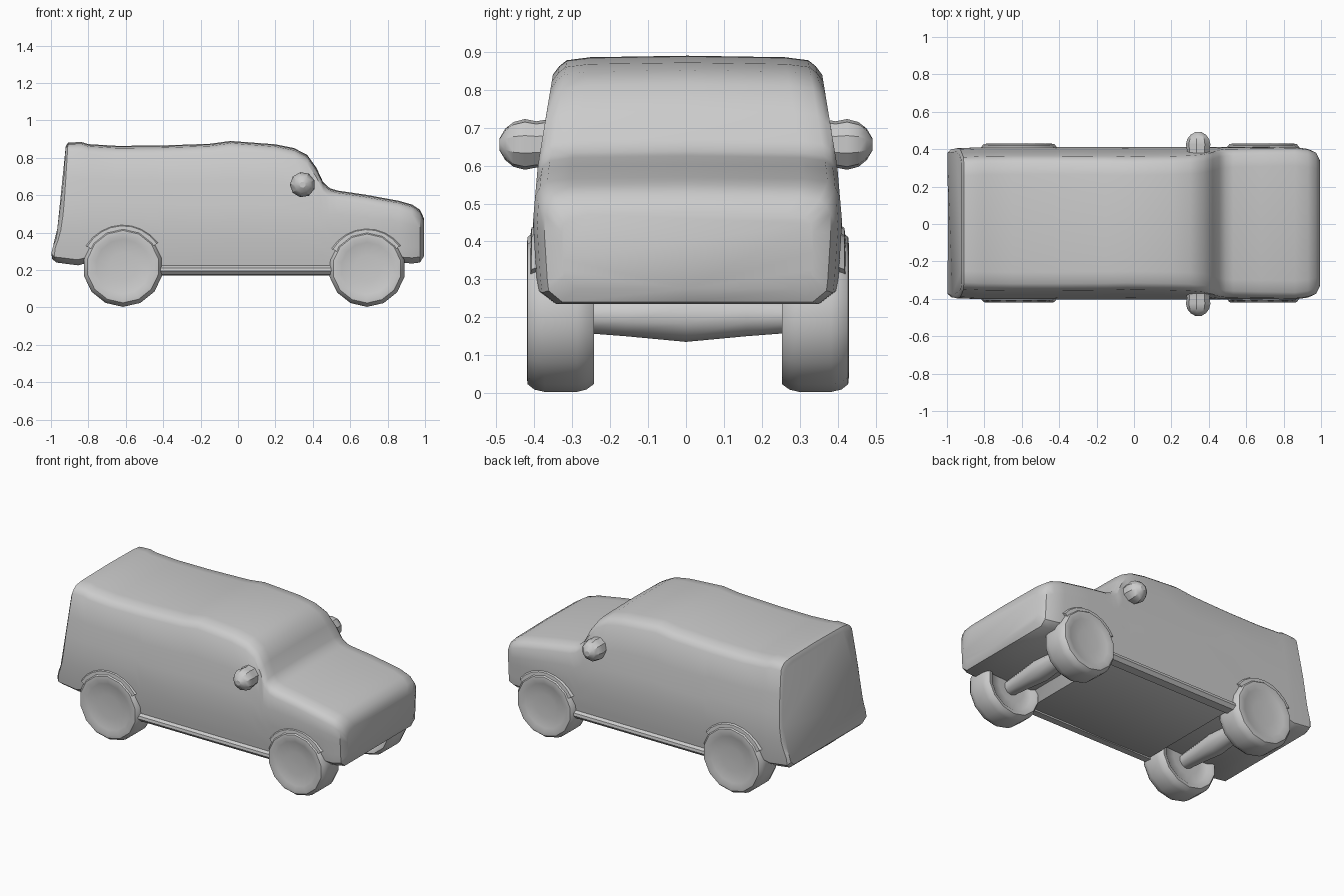
import bpy, bmesh, math

if "Cube" in bpy.data.objects:
    bpy.data.objects.remove(bpy.data.objects["Cube"])


def interp(table, v):
    if v <= table[0][0]:
        return table[0][1]
    for (a, p), (b, q) in zip(table, table[1:]):
        if v <= b:
            return p + (q - p) * (v - a) / (b - a)
    return table[-1][1]


def finish(name, bm, angle=40):
    bmesh.ops.recalc_face_normals(bm, faces=bm.faces)
    me = bpy.data.meshes.new(name)
    bm.to_mesh(me)
    bm.free()
    ob = bpy.data.objects.new(name, me)
    bpy.context.collection.objects.link(ob)
    bpy.ops.object.select_all(action='DESELECT')
    bpy.context.view_layer.objects.active = ob
    ob.select_set(True)
    bpy.ops.object.shade_smooth_by_angle(angle=math.radians(angle))
    return ob


def loft(name, rings, angle=40):
    bm = bmesh.new()
    rows = [[bm.verts.new(p) for p in r] for r in rings]
    n = len(rows[0])
    for a, b in zip(rows, rows[1:]):
        for i in range(n):
            j = (i + 1) % n
            bm.faces.new((a[i], a[j], b[j], b[i]))
    bm.faces.new(rows[0])
    bm.faces.new(rows[-1])
    return finish(name, bm, angle)


# Ring of n points around a line parallel to y
def ring(x, y, z, r, n):
    return [(x + r * math.cos(2 * math.pi * (k + .5) / n), y,
             z + r * math.sin(2 * math.pi * (k + .5) / n)) for k in range(n)]


# Body: half width by height, and slope of the tailgate by height
WIDTH = [(.2, .385), (.3, .398), (.45, .408), (.6, .395), (.72, .375), (.83, .357), (.9, .345)]
TAIL = [(.22, .02), (.28, 0), (.32, .008), (.38, .032), (.45, .048), (.6, .062), (.88, .08)]
# Stations: x, floor, roof, width scale, tailgate slope share
STATIONS = [
    (-1.0, .26, .86, .95, 1), (-.985, .24, .882, .99, .95), (-.86, .225, .884, 1, .3),
    (-.80, .24, .873, 1, 0), (-.65, .24, .864, 1, 0), (-.43, .24, .865, 1, 0),
    (-.40, .18, .866, 1, 0), (-.15, .175, .875, 1, 0), (-.04, .175, .89, 1, 0),
    (.2, .18, .872, 1, 0), (.30, .18, .852, 1, 0), (.37, .18, .815, 1, 0),
    (.42, .18, .745, 1, 0), (.455, .18, .67, 1, 0), (.49, .18, .638, 1, 0),
    (.53, .24, .625, 1, 0), (.68, .24, .603, 1, 0), (.86, .24, .57, 1, 0),
    (.93, .235, .55, .975, 0), (.973, .24, .522, .93, 0), (.995, .275, .475, .82, 0)]


def section(x, zb, zt, s, tail):
    side_top = zt - .05
    half = [(0, zb), (interp(WIDTH, zb) - .035, zb)]
    for f in (0, .08, .16, .25, .4, .55, .75, 1):
        z = zb + .03 + (side_top - zb - .03) * f
        half.append((interp(WIDTH, z), z))
    w = interp(WIDTH, zt)
    half += [(w - .008, zt - .028), (w - .028, zt - .012), (w - .09, zt - .004), (0, zt)]
    loop = half + [(-y, z) for y, z in half[-2:0:-1]]
    return [(x + tail * interp(TAIL, z), y * s + .004, z) for y, z in loop]


loft("body", [section(*st) for st in STATIONS])

# Wheels: shallow dish on both faces, turned from (radius share, depth)
TYRE = [(.03, .035), (.45, .03), (.70, .025), (.80, .008), (.90, .005), (.97, .025),
        (1, .05), (1, .135), (.97, .162), (.90, .18), (.80, .182), (.68, .174), (.35, .168), (.03, .167)]
AXLES = (("rear", -.615, .215), ("front", .69, .205))


def wheel(name, x, r, side):
    loft(name, [ring(x, .005 + side * (.243 + d), r + .003, f * r, 14) for f, d in TYRE])


# Wheel arch: soft lip hugging the top of the wheel
def arch(name, x, r, side):
    rings = []
    for k in range(9):
        a = math.radians(35 + 115 * k / 8)
        rings.append([(x + q * math.cos(a), .005 + side * y, r + q * math.sin(a))
                      for q, y in ((r - .03, .37), (r - .02, .416), (r + .006, .413), (r + .024, .385))])
    loft(name, rings)


# Door mirror: low-poly pod tapering in to the door
def door_mirror(name, side):
    z = .656
    loft(name, [ring(.345, side * d, z, r, 9) for d, r in
                ((.36, .068), (.395, .062), (.425, .068), (.455, .06), (.477, .042), (.492, .016))], 25)


# Sill: rounded strip between the wheels
def sill(name, side):
    loft(name, [[(x, .004 + side * y, z) for y, z in
                 ((.34, .17), (.39, .175), (.408, .195), (.405, .212), (.38, .228), (.34, .22))]
                for x in (-.43, .51)])


for side, label in ((-1, "near"), (1, "far")):
    for end, x, r in AXLES:
        wheel(f"{end}_{label}_wheel", x, r, side)
        arch(f"{end}_{label}_wheel_arch", x, r, side)
    door_mirror(label + "_door_mirror", side)
    sill(label + "_sill", side)

# Axles: tubes swelling slightly at the middle
for end, x, r in AXLES:
    loft(end + "_axle", [ring(x, y, .205, q, 10) for y, q in
                         ((-.29, .045), (-.16, .055), (0, .07), (.16, .055), (.29, .045))])
